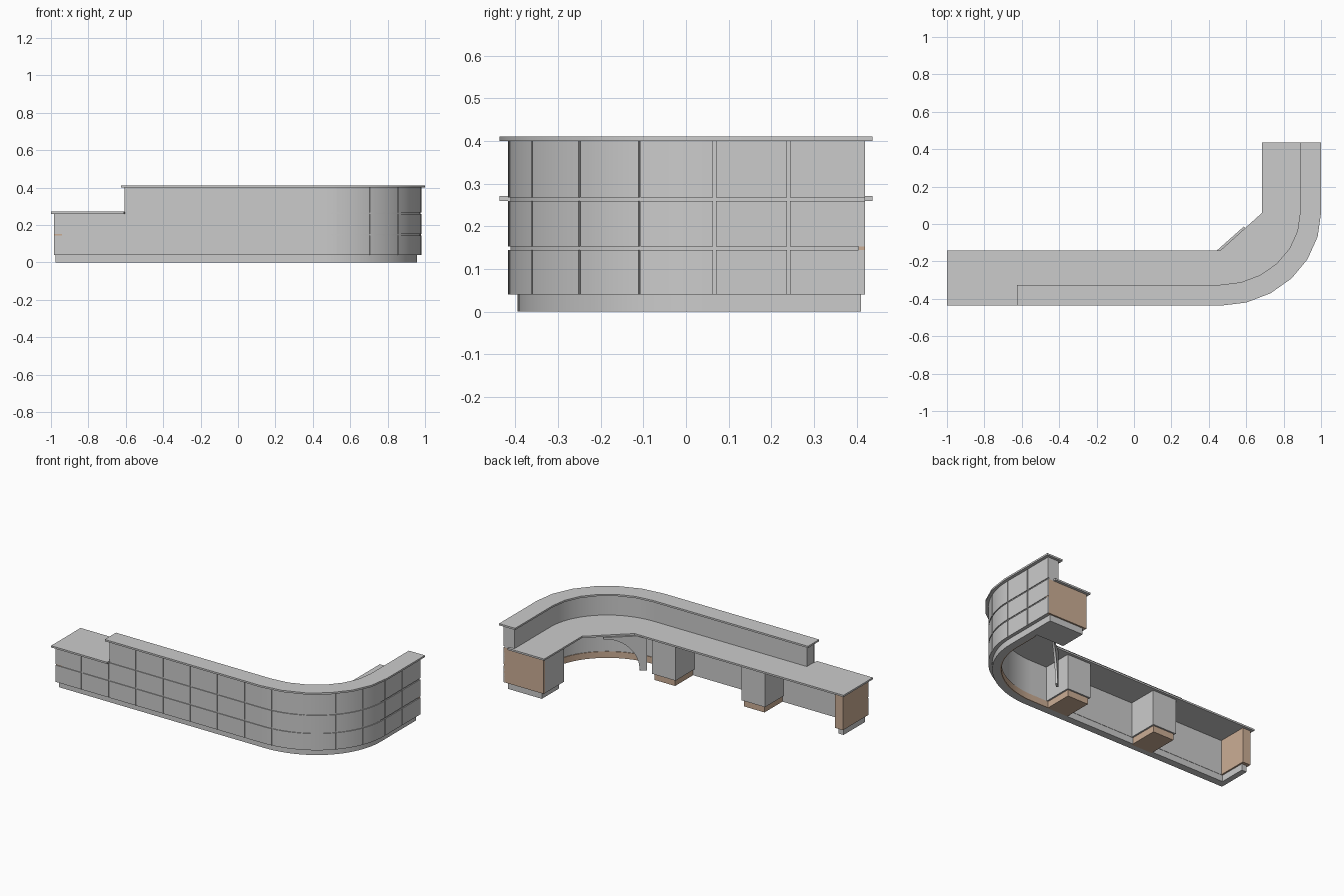
import bpy, bmesh, math
from mathutils import Vector

if "Cube" in bpy.data.objects:
    bpy.data.objects.remove(bpy.data.objects["Cube"])

brown = bpy.data.materials.new("brown_wood")
brown.diffuse_color = (0.6, 0.42, 0.3, 1)
brown.use_nodes = True
brown.node_tree.nodes["Principled BSDF"].inputs["Base Color"].default_value = brown.diffuse_color


def prism(name, pts, vec, mat=None):
    """Extrude a flat outline along a vector."""
    bm = bmesh.new()
    face = bm.faces.new([bm.verts.new(p) for p in pts])
    new = bmesh.ops.extrude_face_region(bm, geom=[face])["geom"]
    bmesh.ops.translate(bm, vec=vec, verts=[v for v in new if isinstance(v, bmesh.types.BMVert)])
    bmesh.ops.recalc_face_normals(bm, faces=bm.faces)
    me = bpy.data.meshes.new(name)
    bm.to_mesh(me)
    bm.free()
    me.shade_smooth()
    me.set_sharp_from_angle(angle=math.radians(20))
    if mat:
        me.materials.append(mat)
    ob = bpy.data.objects.new(name, me)
    bpy.context.collection.objects.link(ob)
    return ob


def box(name, x0, x1, y0, y1, z0, z1, mat=None):
    return prism(name, [(x0, y0, z0), (x1, y0, z0), (x1, y1, z0), (x0, y1, z0)], (0, 0, z1 - z0), mat)


def point(t, d):
    """Point on the desk's front line, moved inwards by d.
    t < 0.46: straight front; 0.46..1.46: curved corner; beyond: straight side."""
    if t <= 0.46:
        return (t, -0.437 + d)
    if t >= 1.46:
        return (1 - d, 0.06 + t - 1.46)
    a = (t - 1.46) * math.pi / 2
    return (0.46 + (0.54 - d) * math.cos(a), 0.06 + (0.497 - d) * math.sin(a))


def line(t0, t1, d, n):
    inner = [0.46 + i / n for i in range(n + 1)]
    ts = [t0] + [t for t in inner if t0 + 1e-4 < t < t1 - 1e-4] + [t1]
    return [point(t, d) for t in ts]


def sweep(name, t0, t1, d0, d1, z0, z1, n=24, mat=None):
    pts = line(t0, t1, d0, n) + line(t0, t1, d1, n)[::-1]
    return prism(name, [(x, y, z0) for x, y in pts], (0, 0, z1 - z0), mat)


# walls and plinth
sweep("lower_wall", -0.94, 1.805, 0.025, 0.09, 0.04, 0.262)
sweep("upper_wall", -0.605, 1.82, 0.025, 0.095, 0.26, 0.402)
sweep("plinth", -0.975, 1.81, 0.042, 0.088, 0, 0.04)
sweep("inner_skirting", 0.34, 1.62, 0.086, 0.094, 0, 0.04, mat=brown)

# front cladding panels separated by narrow grooves
joints = [-0.985, -0.80, -0.61, -0.42, -0.23, -0.04, 0.15, 0.34, 0.543, 0.77, 1.01, 1.23, 1.467, 1.64, 1.82]
gap = 0.0035
for row, (z0, z1) in enumerate([(0.04, 0.145), (0.153, 0.26), (0.268, 0.402)]):
    for i, (a, b) in enumerate(zip(joints, joints[1:])):
        if row == 2 and i < 2:
            continue
        t0 = a if i == 0 else a + gap
        t1 = b if b == joints[-1] else b - gap
        sweep(f"panel_{row}_{i}", t0, t1, 0.02, 0.027, z0, z1)

# counters
sweep("upper_counter", -0.625, 1.837, 0, 0.112, 0.4, 0.411, 6)
outline = [(-1, -0.437), (-0.61, -0.437)] + line(-0.605, 1.837, 0.06, 6)
outline += [(0.685, 0.437), (0.685, 0.06), (0.46, -0.143), (-1, -0.143)]
prism("lower_counter", [(x, y, 0.26) for x, y in outline], (0, 0, 0.011))

# left end panel
box("left_end_panel", -0.985, -0.93, -0.411, -0.16, 0.04, 0.26, brown)
box("left_end_base", -0.975, -0.94, -0.39, -0.18, 0, 0.04)

# right end cabinet
box("right_cabinet", 0.70, 0.93, 0.22, 0.406, 0.04, 0.26)
box("right_end_panel", 0.70, 0.979, 0.405, 0.42, 0.04, 0.26, brown)
box("right_cabinet_base", 0.72, 0.94, 0.24, 0.41, 0, 0.04)

# pedestal cabinets under the front counter
for i, x in enumerate((-0.44, 0.185)):
    box(f"pedestal_{i}", x, x + 0.165, -0.36, -0.16, 0.04, 0.26)
    box(f"pedestal_base_{i}", x + 0.01, x + 0.155, -0.36, -0.17, 0, 0.04, brown)

# arched bracket under the diagonal counter edge
prof = [(0, 0.26), (0, 0.04), (0.03, 0.04)]
for k in range(13):
    a = math.pi / 2 * k / 12
    prof.append((0.25 - 0.21 * math.cos(a), 0.04 + 0.21 * math.sin(a)))
prof.append((0.25, 0.26))
along = Vector((0.747, 0.664, 0))
start = Vector((0.40, -0.18, 0))
prism("arched_bracket", [start + along * s + Vector((0, 0, z)) for s, z in prof], (0.009, -0.010, 0))
